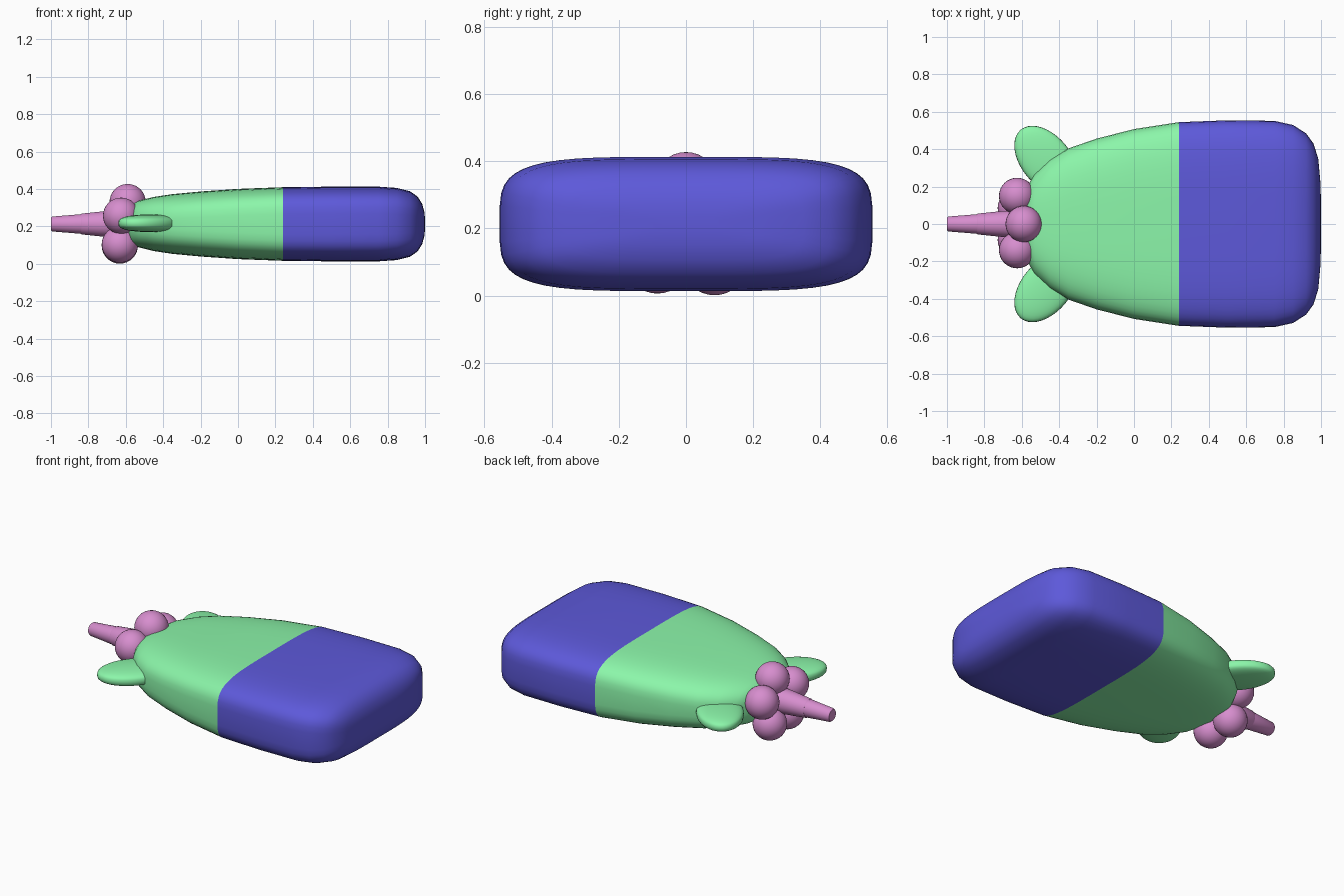
import bpy, bmesh, math
from mathutils import Matrix

if "Cube" in bpy.data.objects:
    bpy.data.objects.remove(bpy.data.objects["Cube"])

CZ = 0.213


def material(name, rgb):
    m = bpy.data.materials.new(name)
    m.diffuse_color = (*rgb, 1)
    m.use_nodes = True
    m.node_tree.nodes["Principled BSDF"].inputs["Base Color"].default_value = m.diffuse_color
    return m


GREEN = material("green", (0.26, 0.92, 0.40))
BLUE = material("blue", (0.11, 0.10, 0.70))
PINK = material("pink", (0.68, 0.27, 0.62))


def finish(bm, name, mat, angle=40):
    bmesh.ops.recalc_face_normals(bm, faces=bm.faces)
    me = bpy.data.meshes.new(name)
    bm.to_mesh(me)
    bm.free()
    ob = bpy.data.objects.new(name, me)
    bpy.context.collection.objects.link(ob)
    me.materials.append(mat)
    bpy.ops.object.select_all(action='DESELECT')
    ob.select_set(True)
    bpy.context.view_layer.objects.active = ob
    bpy.ops.object.shade_smooth_by_angle(angle=math.radians(angle))
    return ob


def spow(v, e):
    return math.copysign(abs(v) ** e, v)


def loft(name, mat, sections, power, seg=48):
    """Skin superellipse sections (x, half width, half height) along x."""
    bm = bmesh.new()
    rings = []
    for x, hy, hz in sections:
        e = 2 / power(x)
        ring = []
        for i in range(seg):
            t = 2 * math.pi * (i + 0.5) / seg
            ring.append(bm.verts.new((x, hy * spow(math.cos(t), e),
                                      CZ + hz * spow(math.sin(t), e))))
        rings.append(ring)
    for a, b in zip(rings, rings[1:]):
        for i in range(seg):
            j = (i + 1) % seg
            bm.faces.new((a[i], a[j], b[j], b[i]))
    bm.faces.new(rings[0])
    bm.faces.new(rings[-1])
    return finish(bm, name, mat)


def body_power(x):
    return 2.8 + 1.4 * min(1, max(0, (x + 0.6) / 0.8))


# Body: tapered green half and boxy blue half
loft("body_front", GREEN, [
    (-0.60, 0.05, 0.03), (-0.59, 0.13, 0.075), (-0.57, 0.20, 0.105),
    (-0.53, 0.27, 0.125), (-0.45, 0.345, 0.145), (-0.35, 0.405, 0.16),
    (-0.20, 0.457, 0.174), (0.0, 0.508, 0.188), (0.24, 0.545, 0.197)], body_power)
loft("body_rear", BLUE, [
    (0.24, 0.545, 0.197), (0.50, 0.555, 0.20), (0.75, 0.552, 0.20),
    (0.85, 0.53, 0.193), (0.92, 0.485, 0.175), (0.96, 0.43, 0.147),
    (0.985, 0.35, 0.107), (0.997, 0.22, 0.062), (1.0, 0.10, 0.025)], body_power)

# Pointed spike in two sections
loft("spike_tip", PINK, [(-1.0, 0.034, 0.034), (-0.992, 0.04, 0.04),
                         (-0.835, 0.053, 0.053)], lambda x: 2, 32)
loft("spike_base", PINK, [(-0.84, 0.053, 0.053), (-0.835, 0.056, 0.056),
                          (-0.70, 0.07, 0.07), (-0.55, 0.08, 0.08)], lambda x: 2, 32)

# Ring of balls around the spike
for i, loc in enumerate([(-0.59, 0, 0.33), (-0.625, 0.15, 0.25), (-0.625, -0.14, 0.257),
                         (-0.632, 0.085, 0.098), (-0.632, -0.085, 0.103)]):
    bm = bmesh.new()
    bmesh.ops.create_uvsphere(bm, u_segments=32, v_segments=16, radius=0.097,
                              matrix=Matrix.Translation(loc))
    finish(bm, f"ball_{i + 1}", PINK)

# Flat oval fins on both sides
for side, label in ((1, "back"), (-1, "front")):
    bm = bmesh.new()
    bmesh.ops.create_uvsphere(bm, u_segments=40, v_segments=20, radius=1)
    for v in bm.verts:
        v.co.z = spow(v.co.z, 0.65)
    bmesh.ops.transform(bm, verts=bm.verts, matrix=(
        Matrix.Translation((-0.47, 0.34 * side, 0.217))
        @ Matrix.Rotation(math.radians(129.5) * side, 4, 'Z')
        @ Matrix.Diagonal((0.213, 0.133, 0.047, 1))))
    finish(bm, f"fin_{label}", GREEN, 60)
